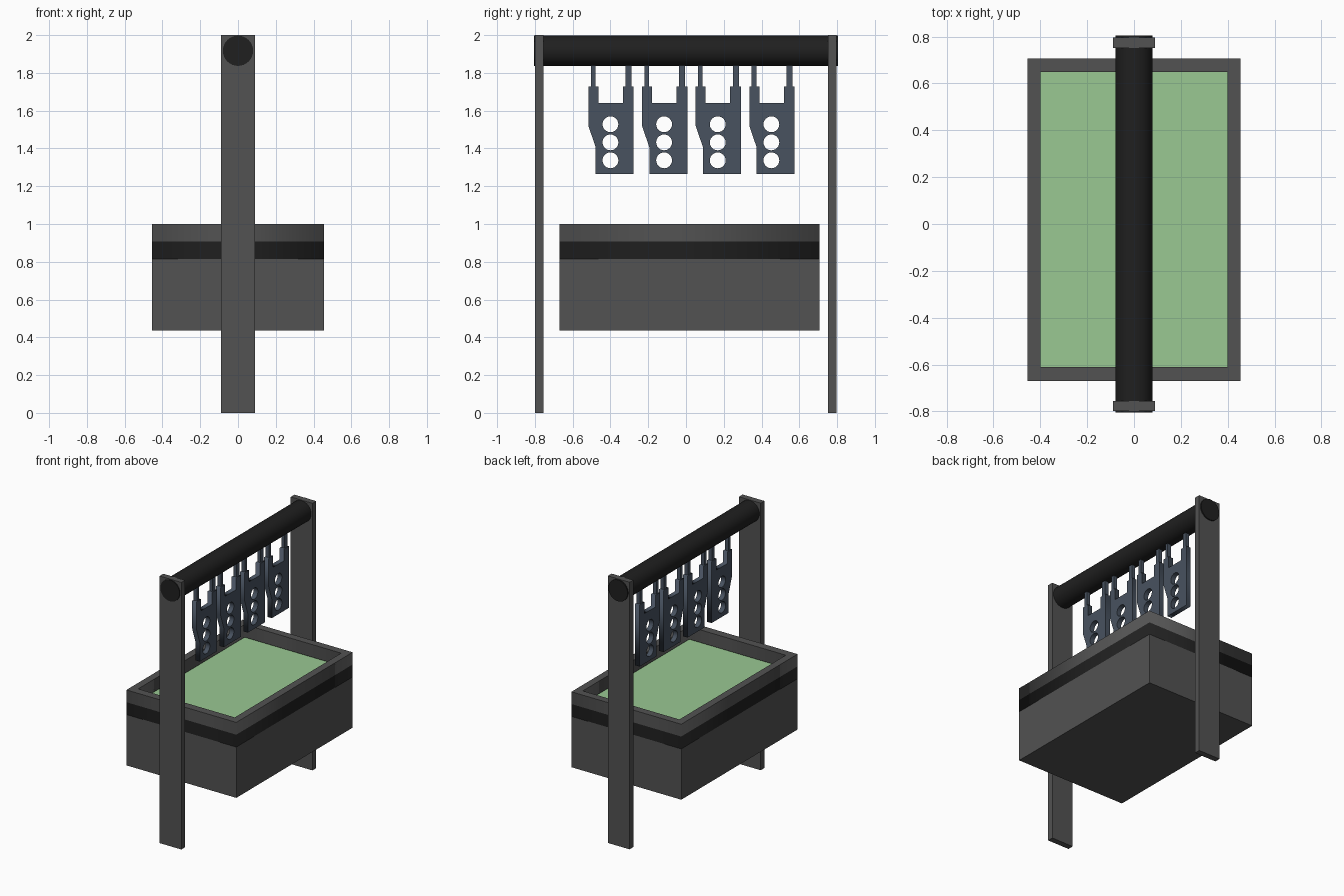
import bpy, bmesh, math
from mathutils import Matrix, Vector

if "Cube" in bpy.data.objects:
    bpy.data.objects.remove(bpy.data.objects["Cube"])


def material(name, rgb):
    m = bpy.data.materials.new(name)
    m.diffuse_color = (*rgb, 1)
    m.use_nodes = True
    m.node_tree.nodes["Principled BSDF"].inputs["Base Color"].default_value = m.diffuse_color
    return m


GREY = material("grey", (0.085, 0.085, 0.085))
BLACK = material("black", (0.014, 0.014, 0.014))
SLATE = material("slate", (0.065, 0.085, 0.117))
GREEN = material("green", (0.32, 0.58, 0.29))


def finish(name, bm, mat):
    me = bpy.data.meshes.new(name)
    bmesh.ops.recalc_face_normals(bm, faces=bm.faces)
    bm.to_mesh(me)
    bm.free()
    me.materials.append(mat)
    ob = bpy.data.objects.new(name, me)
    bpy.context.collection.objects.link(ob)
    return ob


def box(name, lo, hi, mat):
    lo, hi = Vector(lo), Vector(hi)
    bm = bmesh.new()
    bmesh.ops.create_cube(bm, size=1, matrix=Matrix.Translation((lo + hi) / 2) @ Matrix.Diagonal((*(hi - lo), 1)))
    return finish(name, bm, mat)


def filled_profile(name, loops, depth, mat, matrix):
    """Flat outline plus hole loops, extruded by depth both ways."""
    cu = bpy.data.curves.new(name, 'CURVE')
    cu.dimensions = '2D'
    cu.fill_mode = 'BOTH'
    cu.extrude = depth
    for pts in loops:
        sp = cu.splines.new('POLY')
        sp.points.add(len(pts) - 1)
        for p, (u, v) in zip(sp.points, pts):
            p.co = (u, v, 0, 1)
        sp.use_cyclic_u = True
    cu.materials.append(mat)
    ob = bpy.data.objects.new(name, cu)
    ob.matrix_world = matrix
    bpy.context.collection.objects.link(ob)
    bpy.ops.object.select_all(action='DESELECT')
    ob.select_set(True)
    bpy.context.view_layer.objects.active = ob
    bpy.ops.object.convert(target='MESH')
    return ob


def rect(x, y0, y1):
    return [(-x, y0), (x, y0), (x, y1), (-x, y1)]


# Tank: solid base, dark band and rim frames, liquid surface inside
X, Y0, Y1 = 0.455, -0.67, 0.706
IX, IY0, IY1 = 0.40, -0.61, 0.65
box("tank_base", (-X, Y0, 0.435), (X, Y1, 0.815), GREY)
for name, z0, z1, mat in (("tank_band", 0.815, 0.908, BLACK), ("tank_rim", 0.908, 1.0, GREY)):
    filled_profile(name, [rect(X, Y0, Y1), rect(IX, IY0, IY1)], (z1 - z0) / 2, mat,
                   Matrix.Translation((0, 0, (z0 + z1) / 2)))
box("liquid", (-IX, IY0, 0.815), (IX, IY1, 0.905), GREEN)

# Two upright posts
for name, y in (("front_post", -0.777), ("back_post", 0.774)):
    box(name, (-0.09, y - 0.022, 0), (0.09, y + 0.022, 2.0), GREY)

# Round crossbar
bm = bmesh.new()
bmesh.ops.create_cone(bm, cap_ends=True, segments=32, radius1=0.08, radius2=0.08, depth=1.61,
                      matrix=Matrix.Translation((0, 0, 1.917)) @ Matrix.Rotation(math.pi / 2, 4, 'X'))
bar = finish("crossbar", bm, BLACK)
bpy.ops.object.select_all(action='DESELECT')
bar.select_set(True)
bpy.context.view_layer.objects.active = bar
bpy.ops.object.shade_smooth_by_angle()

# Hanging plates with three holes; local (u, v) maps to world (y, z)
OUTLINE = [(-0.078, 1.265), (0.123, 1.265), (0.123, 1.727), (0.066, 1.727), (0.066, 1.64),
           (-0.064, 1.64), (-0.064, 1.727), (-0.117, 1.727), (-0.117, 1.52), (-0.078, 1.406)]
HOLES = [[(0.042 * math.cos(a * math.tau / 24), z + 0.042 * math.sin(a * math.tau / 24)) for a in range(24)]
         for z in (1.337, 1.432, 1.528)]
UPRIGHT = Matrix(((0, 0, 1, 0), (1, 0, 0, 0), (0, 1, 0, 0), (0, 0, 0, 1)))
for i in range(4):
    y = -0.4 + i * 0.284
    filled_profile(f"plate_{i + 1}", [OUTLINE] + HOLES, 0.018, SLATE, Matrix.Translation((0, y, 0)) @ UPRIGHT)
    for side, c, w in (("left", -0.092, 0.012), ("right", 0.096, 0.016)):
        box(f"hanger_{side}_{i + 1}", (-0.014, y + c - w, 1.727), (0.014, y + c + w, 1.86), SLATE)
